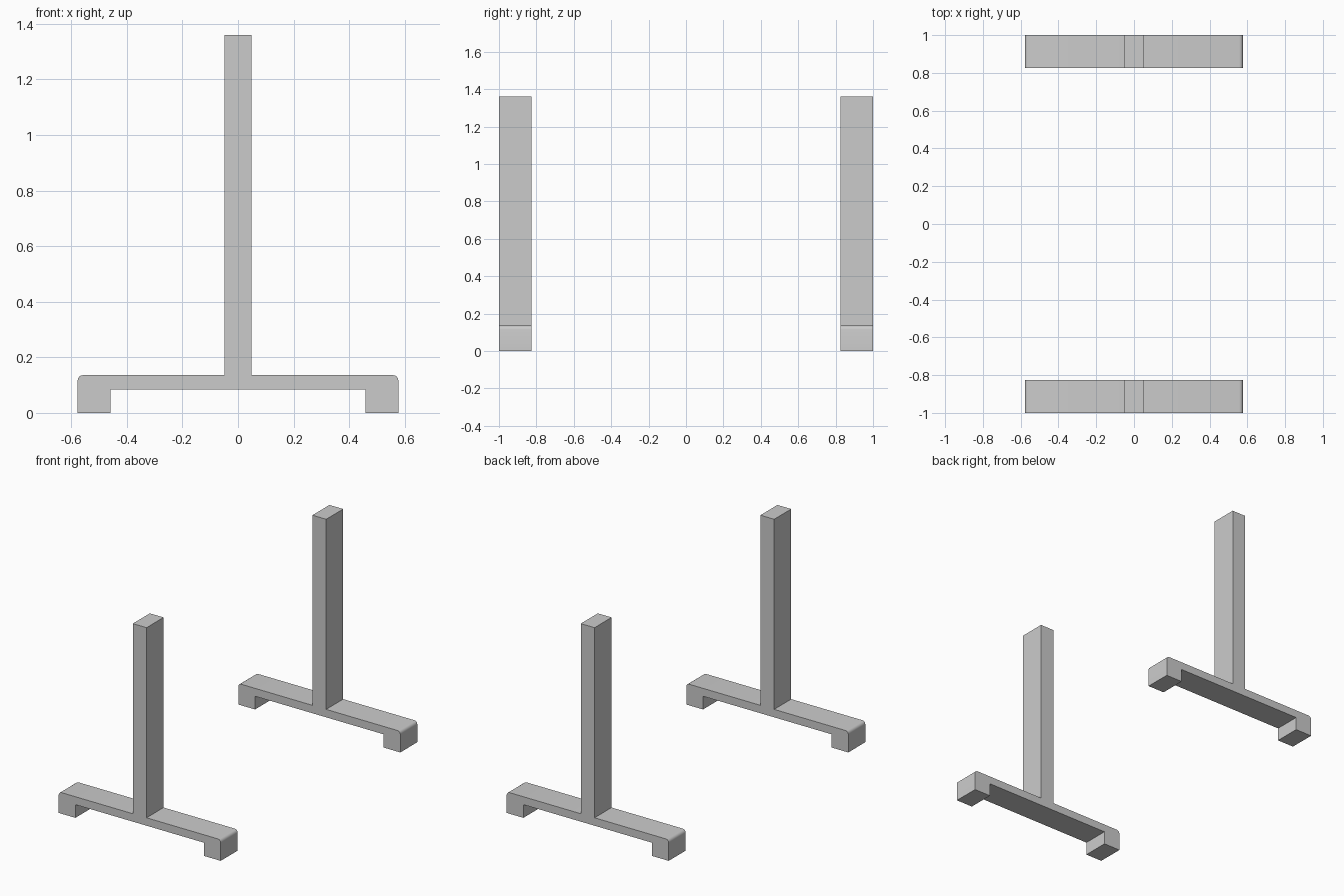
import bpy, bmesh, math

if "Cube" in bpy.data.objects:
    bpy.data.objects.remove(bpy.data.objects["Cube"])

FOOT_OUT, FOOT_IN, POST = 0.577, 0.458, 0.049
BAR_LOW, BAR_TOP, HEIGHT = 0.085, 0.136, 1.36
Y_IN, Y_OUT, RADIUS = 0.827, 1.0, 0.02


def half_profile():
    """Right half of the inverted-T outline, from under the bar to the post top."""
    pts = [(FOOT_IN, BAR_LOW), (FOOT_IN, 0), (FOOT_OUT, 0)]
    # rounded outer shoulder
    for i in range(5):
        a = math.radians(90 * i / 4)
        pts.append((FOOT_OUT - RADIUS + RADIUS * math.cos(a),
                    BAR_TOP - RADIUS + RADIUS * math.sin(a)))
    return pts + [(POST, BAR_TOP), (POST, HEIGHT)]


def leg_frame(name, y0, y1):
    """Extrude the mirrored outline along y into one solid stand."""
    right = half_profile()
    outline = right + [(-x, z) for x, z in reversed(right)]
    bm = bmesh.new()
    face = bm.faces.new([bm.verts.new((x, y0, z)) for x, z in outline])
    ext = bmesh.ops.extrude_face_region(bm, geom=[face])
    verts = [g for g in ext["geom"] if isinstance(g, bmesh.types.BMVert)]
    bmesh.ops.translate(bm, verts=verts, vec=(0, y1 - y0, 0))
    bmesh.ops.recalc_face_normals(bm, faces=bm.faces)
    mesh = bpy.data.meshes.new(name)
    bm.to_mesh(mesh)
    bm.free()
    obj = bpy.data.objects.new(name, mesh)
    bpy.context.collection.objects.link(obj)
    # smooth only the rounded shoulders
    bpy.ops.object.select_all(action='DESELECT')
    obj.select_set(True)
    bpy.context.view_layer.objects.active = obj
    bpy.ops.object.shade_smooth_by_angle(angle=math.radians(30))


# matching stands at front and back
leg_frame("front_leg_frame", -Y_OUT, -Y_IN)
leg_frame("back_leg_frame", Y_IN, Y_OUT)
